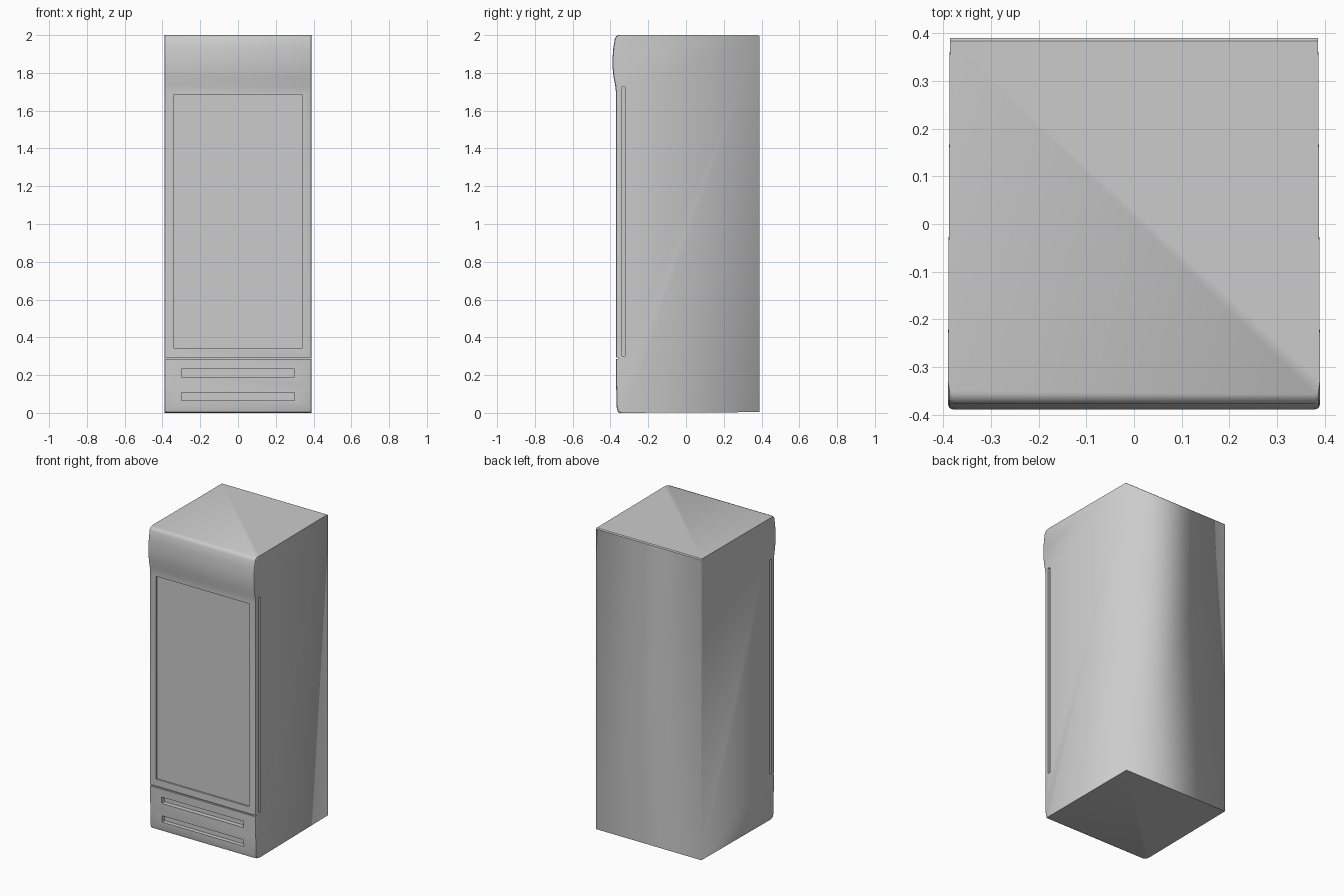
import bpy, bmesh, math

if "Cube" in bpy.data.objects:
    bpy.data.objects.remove(bpy.data.objects["Cube"])

grey = bpy.data.materials.new("light_grey")
grey.diffuse_color = (0.6, 0.6, 0.6, 1)
grey.use_nodes = True
grey.node_tree.nodes["Principled BSDF"].inputs["Base Color"].default_value = grey.diffuse_color

# Side profile (y, z): rounded foot, flat door, bulging header, plain back
PROFILE = [(0.39, 0.004), (-0.35, 0.0), (-0.361, 0.005), (-0.367, 0.03), (-0.37, 0.15),
           (-0.371, 0.285), (-0.371, 1.0), (-0.371, 1.70), (-0.375, 1.735), (-0.384, 1.78),
           (-0.389, 1.83), (-0.389, 1.88), (-0.385, 1.93), (-0.377, 1.98),
           (-0.369, 1.995), (-0.357, 2.0), (0.384, 2.0), (0.39, 1.994)]


def half_width(y):
    return 0.390 if y < 0 else 0.386


def make_body():
    bm = bmesh.new()
    left = [bm.verts.new((-half_width(y), y, z)) for y, z in PROFILE]
    right = [bm.verts.new((half_width(y), y, z)) for y, z in PROFILE]
    bm.faces.new(left)
    bm.faces.new(right[::-1])
    n = len(PROFILE)
    for i in range(n):
        j = (i + 1) % n
        bm.faces.new((left[i], right[i], right[j], left[j]))
    bmesh.ops.recalc_face_normals(bm, faces=bm.faces)
    # soften the front corners running up both sides
    edges = [e for e in bm.edges
             if all(v.co.y < -0.345 for v in e.verts)
             and abs(e.verts[0].co.x - e.verts[1].co.x) < 0.01]
    bmesh.ops.bevel(bm, geom=edges, offset=0.011, segments=2, profile=0.5, affect='EDGES')
    me = bpy.data.meshes.new("cabinet_body")
    bm.to_mesh(me)
    bm.free()
    me.materials.append(grey)
    ob = bpy.data.objects.new("cabinet_body", me)
    bpy.context.collection.objects.link(ob)
    return ob


def cut(target, name, lo, hi):
    """Recess a box given by two corners into the target."""
    bpy.ops.mesh.primitive_cube_add(size=1, location=[(a + b) / 2 for a, b in zip(lo, hi)])
    cutter = bpy.context.object
    cutter.name = name
    cutter.scale = [b - a for a, b in zip(lo, hi)]
    cutter.data.materials.append(grey)
    cutter.hide_render = True
    bpy.ops.object.select_all(action='DESELECT')
    target.select_set(True)
    bpy.context.view_layer.objects.active = target
    mod = target.modifiers.new(name, 'BOOLEAN')
    mod.operation, mod.solver, mod.object = 'DIFFERENCE', 'EXACT', cutter
    bpy.ops.object.modifier_apply(modifier=mod.name)
    bpy.data.objects.remove(cutter, do_unlink=True)


body = make_body()
# door window, seam under the door and two vent slots
cut(body, "window_recess", (-0.34, -0.5, 0.34), (0.34, -0.361, 1.685))
cut(body, "door_seam", (-0.5, -0.5, 0.285), (0.5, -0.361, 0.294))
for z0, z1 in ((0.065, 0.108), (0.19, 0.232)):
    cut(body, "vent_slot", (-0.30, -0.5, z0), (0.30, -0.34, z1))
# narrow door gaps on both sides
cut(body, "side_gap_right", (0.375, -0.338, 0.30), (0.5, -0.322, 1.725))
cut(body, "side_gap_left", (-0.5, -0.338, 0.30), (-0.375, -0.322, 1.725))

# smooth shading, with the rear upright corners kept soft
bpy.ops.object.select_all(action='DESELECT')
body.select_set(True)
bpy.context.view_layer.objects.active = body
bpy.ops.object.shade_smooth_by_angle(angle=math.radians(40))
bm = bmesh.new()
bm.from_mesh(body.data)
for e in bm.edges:
    a, b = (v.co for v in e.verts)
    if a.y > 0.38 and b.y > 0.38 and abs(a.z - b.z) > 1:
        e.smooth = True
bm.to_mesh(body.data)
bm.free()
